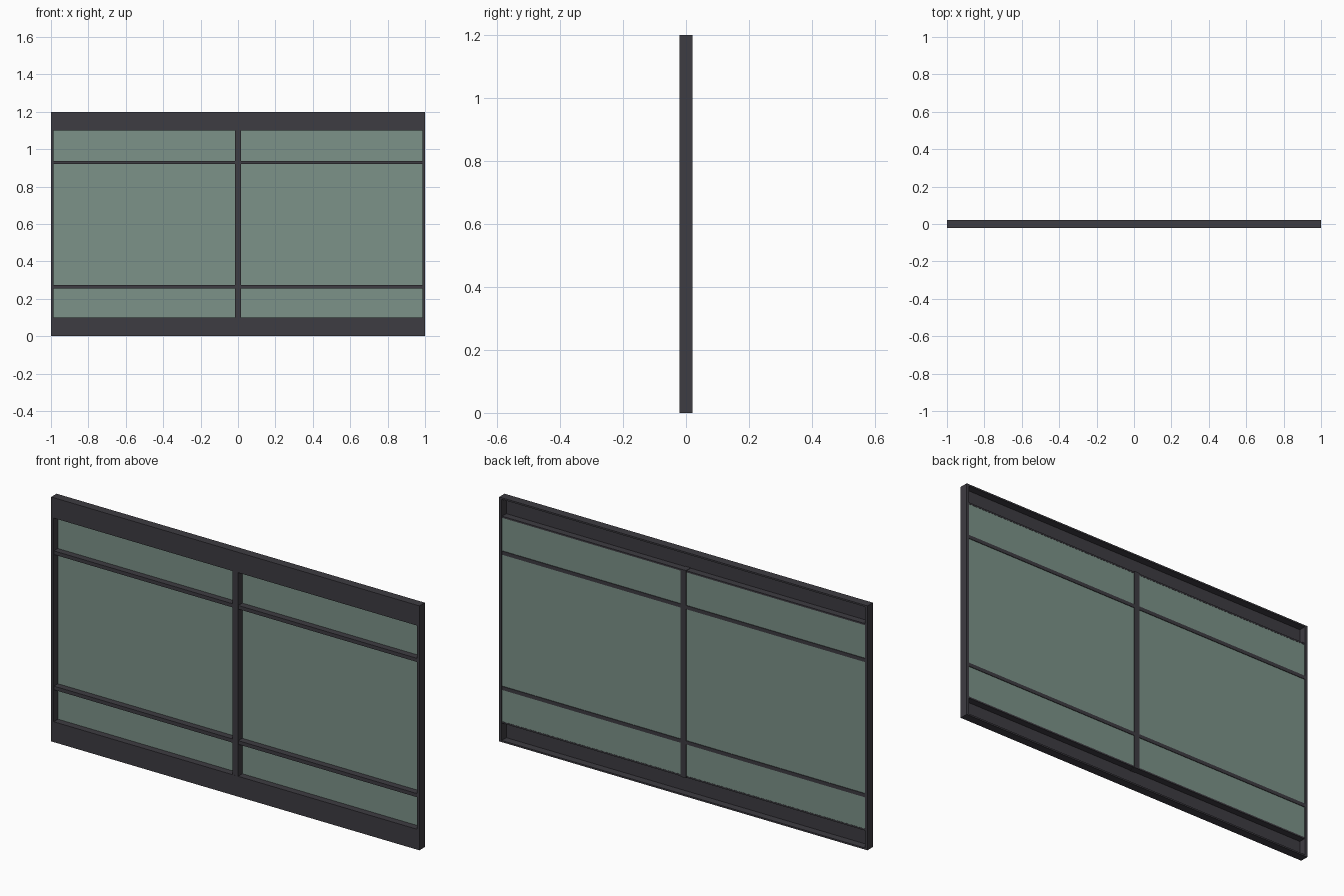
import bpy

if "Cube" in bpy.data.objects:
    bpy.data.objects.remove(bpy.data.objects["Cube"])


def material(name, rgb):
    m = bpy.data.materials.new(name)
    m.diffuse_color = (*rgb, 1.0)
    m.use_nodes = True
    m.node_tree.nodes["Principled BSDF"].inputs["Base Color"].default_value = m.diffuse_color
    return m


DARK = material("dark metal", (0.048, 0.045, 0.054))
GLASS = material("green glass", (0.20, 0.29, 0.25))


def box(name, x, y, z, mat):
    """Box from (min, max) ranges on each axis."""
    bpy.ops.mesh.primitive_cube_add(size=1)
    ob = bpy.context.object
    ob.name = name
    r = (x, y, z)
    for v in ob.data.vertices:
        v.co = [a[0] + (c + 0.5) * (a[1] - a[0]) for a, c in zip(r, v.co)]
    ob.data.materials.append(mat)
    return ob


W, H, D = 1.0, 1.2, 0.021      # half width, height, half depth
T = 0.0134                     # thickness of the side stiles
IN = W - T                     # inner half width
RAIL = 0.10                    # height of top and bottom rails
GY = (0.012, 0.017)            # glass depth range, close to the back

# Side stiles
for side, s in (("left", -1), ("right", 1)):
    box(side + "_stile", sorted((s * W, s * IN)), (-D, D), (0, H), DARK)


# Rails: channels open to the back, mirrored top and bottom
def rail(name, flip):
    def zr(a, b):
        return (H - b, H - a) if flip else (a, b)
    box(name + "_web", (-IN, IN), (-D, -D + 0.006), zr(0, RAIL), DARK)
    box(name + "_outer_flange", (-IN, IN), (-D + 0.006, D), zr(0, 0.008), DARK)
    box(name + "_inner_flange", (-IN, IN), (-D + 0.006, GY[1] + 0.001),
        zr(RAIL - 0.008, RAIL), DARK)


rail("bottom_rail", False)
rail("top_rail", True)

# Centre mullion
box("mullion", (-0.015, 0.015), (-D + 0.0005, D), (RAIL - 0.01, H - RAIL + 0.01), DARK)

# Glass panes and thin cross bars on both sides of the mullion
for side, s in (("left", -1), ("right", 1)):
    xr = sorted((s * 0.015, s * IN))
    box(side + "_glass", xr, GY, (RAIL, H - RAIL), GLASS)
    for level, z in (("lower", 0.265), ("upper", 0.929)):
        box(f"{side}_{level}_bar", xr, (-D + 0.002, D - 0.001),
            (z - 0.009, z + 0.009), DARK)
